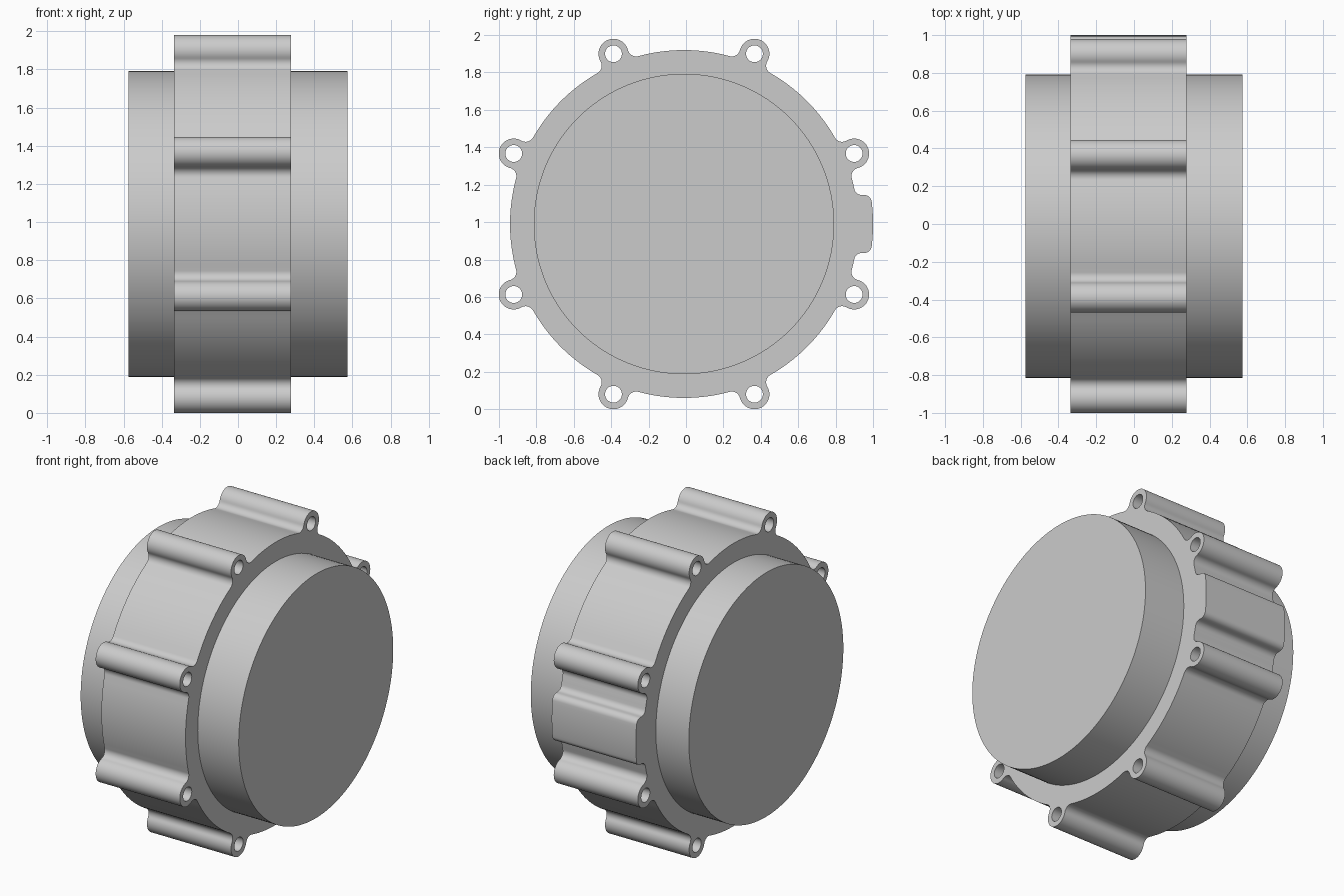
import bpy, bmesh
from math import pi, cos, sin, atan2, acos, sqrt, radians

if "Cube" in bpy.data.objects:
    bpy.data.objects.remove(bpy.data.objects["Cube"])

CY, CZ = -0.011, 0.99          # axis of the housing
X0, X1 = -0.335, 0.277         # flange ends
DRUM_X, DRUM_R = 0.575, 0.803
R = 0.93                       # flange radius
LUG_D, LUG_R, HOLE_R, FIL = 0.985, 0.08, 0.045, 0.045
PAD_R, PAD_H, PAD_F = 1.011, 0.155, 0.04


def arc(cx, cy, r, a0, a1, n):
    return [(cx + r * cos(a0 + (a1 - a0) * i / n), cy + r * sin(a0 + (a1 - a0) * i / n))
            for i in range(n + 1)]


def circle(cx, cy, r, n):
    return arc(cx, cy, r, 0, 2 * pi, n)[:-1]


def mirrored(half):
    return half + [(x, -y) for x, y in reversed(half[:-1])]


def turn(pts, t):
    return [(x * cos(t) - y * sin(t), x * sin(t) + y * cos(t)) for x, y in pts]


# Bolt lug outline, pointing along local angle 0
q = R + FIL
da = acos((q * q + LUG_D ** 2 - (LUG_R + FIL) ** 2) / (2 * q * LUG_D))
phi = atan2(q * sin(da), q * cos(da) - LUG_D)
lug = mirrored(arc(q * cos(da), -q * sin(da), FIL, pi - da, pi - phi, 10)[:-1]
               + arc(LUG_D, 0, LUG_R, -phi, 0, 16))

# Side pad outline with rounded corners
gz = PAD_H + PAD_F
gy = sqrt((R + PAD_F) ** 2 - gz ** 2)
dg = atan2(gz, gy)
kz = PAD_H - PAD_F
ky = sqrt((PAD_R - PAD_F) ** 2 - kz ** 2)
e = atan2(kz, ky)
pad = mirrored(arc(gy, -gz, PAD_F, pi - dg, pi / 2, 8)
               + arc(ky, -kz, PAD_F, -pi / 2, -e, 8)[:-1]
               + arc(0, 0, PAD_R, -e, 0, 6))

# Full flange outline: pad, then eight lugs joined by body arcs
lug_angles = [radians(22.5 + 45 * k) for k in range(8)]
features = [(0, dg, pad)] + [(t, da, lug) for t in lug_angles]
outline = []
for i, (t, half, pts) in enumerate(features):
    nt, nhalf, _ = features[(i + 1) % len(features)]
    if i == len(features) - 1:
        nt += 2 * pi
    outline += turn(pts, t)
    a0, a1 = t + half, nt - nhalf
    outline += arc(0, 0, R, a0, a1, max(3, int((a1 - a0) / 0.04)))[1:-1]

holes = [circle(LUG_D * cos(t), LUG_D * sin(t), HOLE_R, 32) for t in lug_angles]
drum = circle(0, 0, DRUM_R, 128)

bm = bmesh.new()


def ring(pts, x):
    return [bm.verts.new((x, CY + y, CZ + z)) for y, z in pts]


def wall(a, b):
    n = len(a)
    for i in range(n):
        j = (i + 1) % n
        bm.faces.new((a[i], a[j], b[j], b[i]))


# Flange end faces with bolt holes and drum opening
ends = []
for x in (X0, X1):
    rings = [ring(p, x) for p in [outline, drum] + holes]
    edges = [bm.edges.new((r[i - 1], r[i])) for r in rings for i in range(len(r))]
    bmesh.ops.triangle_fill(bm, edges=edges, use_beauty=True)
    ends.append(rings)

# Flange rim and bolt hole walls
for k in range(len(ends[0])):
    if k != 1:
        wall(ends[0][k], ends[1][k])

# Drum ends on both sides
for rings, x in zip(ends, (-DRUM_X, DRUM_X)):
    cap = ring(drum, x)
    wall(rings[1], cap)
    bm.faces.new(cap)

bmesh.ops.recalc_face_normals(bm, faces=bm.faces[:])
mesh = bpy.data.meshes.new("round_housing")
bm.to_mesh(mesh)
bm.free()
housing = bpy.data.objects.new("round_housing", mesh)
bpy.context.collection.objects.link(housing)
bpy.context.view_layer.objects.active = housing
housing.select_set(True)
bpy.ops.object.shade_smooth_by_angle(angle=radians(30))
